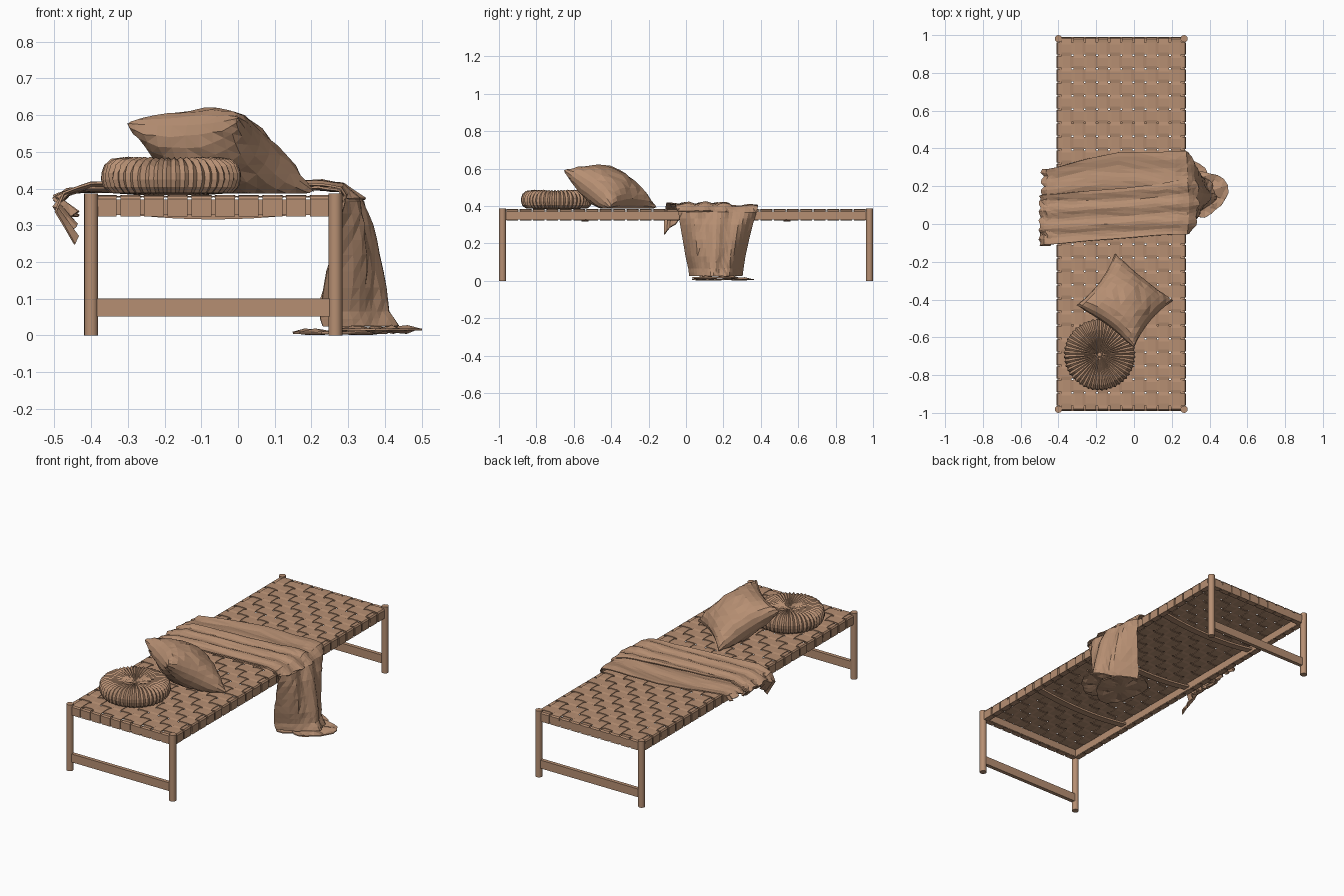
import bpy, bmesh, math, random
from mathutils import Vector

if "Cube" in bpy.data.objects:
    bpy.data.objects.remove(bpy.data.objects["Cube"])

random.seed(4)
tan = bpy.data.materials.new("warm tan")
tan.diffuse_color = (0.47, 0.275, 0.17, 1)
tan.use_nodes = True
tan.node_tree.nodes["Principled BSDF"].inputs["Base Color"].default_value = tan.diffuse_color

X0, X1, Y = -0.41, 0.275, 0.985        # outer faces of the bed frame


def finish(name, bm, thick=0.0):
    bmesh.ops.recalc_face_normals(bm, faces=bm.faces)
    me = bpy.data.meshes.new(name)
    bm.to_mesh(me)
    bm.free()
    ob = bpy.data.objects.new(name, me)
    bpy.context.collection.objects.link(ob)
    me.materials.append(tan)
    if thick:
        mod = ob.modifiers.new("thickness", 'SOLIDIFY')
        mod.thickness = thick
        mod.offset = 0
    return ob


def box(name, lo, hi):
    bm = bmesh.new()
    bmesh.ops.create_cube(bm, size=1)
    for v in bm.verts:
        v.co = [lo[i] + (v.co[i] + 0.5) * (hi[i] - lo[i]) for i in range(3)]
    return finish(name, bm)


def add_grid(bm, nu, nv, f, wrap=False):
    """Surface f(i, j) over nu x nv points, optionally closed along i."""
    p = [[bm.verts.new(f(i, j)) for j in range(nv)] for i in range(nu)]
    for i in range(nu if wrap else nu - 1):
        for j in range(nv - 1):
            k = (i + 1) % nu
            bm.faces.new((p[i][j], p[k][j], p[k][j + 1], p[i][j + 1]))


def lerp(a, b, t):
    return a + (b - a) * t


# --- legs, rails and end stretchers
for sx, x in (("left", -0.40), ("right", 0.265)):
    for sy, y in (("front", -0.981), ("back", 0.981)):
        bpy.ops.mesh.primitive_cylinder_add(vertices=16, radius=0.019, depth=0.387,
                                            location=(x, y, 0.1935))
        leg = bpy.context.object
        leg.name = f"{sy}_{sx}_leg"
        leg.data.materials.append(tan)
        bpy.ops.object.shade_smooth_by_angle()
box("left_rail", (X0 + 0.004, -0.97, 0.328), (X0 + 0.03, 0.97, 0.37))
box("right_rail", (X1 - 0.03, -0.97, 0.328), (X1 - 0.004, 0.97, 0.37))
for name, s in (("front", -1), ("back", 1)):
    a, b = sorted((s * 0.981, s * 0.955))
    box(name + "_rail", (-0.40, a, 0.328), (0.265, b, 0.37))
    a, b = sorted((s * 0.99, s * 0.968))
    box(name + "_stretcher", (-0.40, a, 0.052), (0.265, b, 0.10))

# --- curved slats under the seat
for n, yc in enumerate((-0.54, 0, 0.54)):
    bm = bmesh.new()

    def slat(i, j):
        t = i / 12 * 2 - 1
        return (-0.0675 + t * 0.32, yc + (j - 0.5) * 0.04, 0.322 + 0.026 * t * t)
    add_grid(bm, 13, 2, slat)
    finish(f"under_slat_{n + 1}", bm, 0.012)

# --- woven strap seat, straps wrapping over the rails
NX, NY, GAP = 10, 27, 0.010
px, py = 0.645 / NX, 1.93 / NY
xs = [-0.39 + px * (i + 0.5) for i in range(NX)]
ys = [-0.965 + py * (j + 0.5) for j in range(NY)]


def strap(bm, a, b, centres, pitch, parity, place, half):
    pts = [(a + 0.03, 0.325), (a, 0.325), (a, 0.371), (a + 0.005, 0.378)]
    for k, c in enumerate(centres):
        z = 0.378 + 0.003 * (1 if (k + parity) % 2 else -1)
        pts += [(c - pitch * 0.3, z), (c + pitch * 0.3, z)]
    pts += [(b - 0.005, 0.378), (b, 0.371), (b, 0.325), (b - 0.03, 0.325)]
    add_grid(bm, len(pts), 2, lambda i, j: place(pts[i][0], (2 * j - 1) * half, pts[i][1]))


bm = bmesh.new()
for j, yc in enumerate(ys):
    strap(bm, X0, X1, xs, px, j, lambda s, w, z: (s, yc + w, z), (py - GAP) / 2)
for i, xc in enumerate(xs):
    strap(bm, -Y, Y, ys, py, i + 1, lambda s, w, z: (xc + w, s, z), (px - GAP) / 2)
finish("woven_seat", bm, 0.003)

# --- round pleated cushion
prof = [(0.004, 0.458), (0.03, 0.465), (0.08, 0.476), (0.13, 0.482), (0.16, 0.476),
        (0.178, 0.461), (0.186, 0.443), (0.187, 0.425), (0.181, 0.404), (0.165, 0.388),
        (0.10, 0.383), (0.004, 0.388)]
bm = bmesh.new()


def pleat(i, j):
    r, z = prof[j]
    a = 2 * math.pi * i / 96
    d = (1 if i % 2 else -1) * 0.0035 * min(1, r / 0.1) + random.uniform(-0.0015, 0.0015) * (r > 0.02)
    rr = r + (d if r > 0.14 else 0)
    z = max(0.382, z + (d if j < 6 else 0))
    return (-0.182 + rr * math.cos(a), -0.692 + rr * math.sin(a), z)


add_grid(bm, 96, len(prof), pleat, wrap=True)
finish("round_cushion", bm)
bm = bmesh.new()
bmesh.ops.create_uvsphere(bm, u_segments=12, v_segments=6, radius=0.012)
for v in bm.verts:
    v.co = Vector((-0.182, -0.692, 0.459)) + Vector((v.co.x, v.co.y, v.co.z * 0.4))
finish("cushion_button", bm)

# --- square pillow leaning on the round cushion
A, B, C, D = (Vector(c) for c in ((-0.305, -0.43, 0.578), (0.0, -0.655, 0.592),
                                  (0.208, -0.405, 0.392), (-0.10, -0.155, 0.392)))
nrm = (B - A).cross(D - A).normalized()
bm = bmesh.new()
N = 13
for side in (1, -1):
    def pillow(i, j):
        u, v = (math.sin((k / (N - 1) - 0.5) * math.pi) for k in (i, j))
        s = (u * (1 - 0.13 * (1 - v * v)) + 1) / 2
        t = (v * (1 - 0.13 * (1 - u * u)) + 1) / 2
        p = lerp(lerp(A, B, s), lerp(D, C, s), t)
        b = max(0.0, (1 - u * u) * (1 - v * v))
        h = 0.108 * b ** 0.45 + (random.uniform(-0.005, 0.005) if b > 0.01 else 0)
        p = p + nrm * side * h
        p.z = max(p.z, 0.386)
        return p
    add_grid(bm, N, N, pillow)
bmesh.ops.remove_doubles(bm, verts=bm.verts, dist=0.0005)
bmesh.ops.triangulate(bm, faces=bm.faces)
finish("square_pillow", bm)


# --- throw blanket: stations (x, z, y_low, y_high, inward curl of the side edges)
def cloth(name, stations, nv, amp, waves, hem_drop):
    bm = bmesh.new()
    n = (len(stations) - 1) * 2 + 1

    def f(i, j):
        k = min(i // 2, len(stations) - 2)
        t = i / 2 - k
        x, z, y0, y1, curl = (lerp(a, b, t) for a, b in zip(stations[k], stations[k + 1]))
        v = j / (nv - 1)
        e = abs(2 * v - 1)
        w = amp * math.sin(v * waves * 2 * math.pi + 0.25 * i) + random.uniform(-0.002, 0.002)
        hang = curl > 0.03
        x += -curl * e ** 2.2 + (w * 1.8 if hang else 0)
        z += 0 if hang else w
        if i < 4:                                   # hem hangs lowest at the front corner
            z += hem_drop * min(1, v * 3) * (1 - i / 4)
            x += 0.012 * math.sin(j * 2.2) * (1 - i / 4)
        return (x, lerp(y0, y1, v), max(0.006, z))
    add_grid(bm, n, nv, f)
    bmesh.ops.triangulate(bm, faces=bm.faces)
    finish(name, bm, 0.006)


cloth("throw_under_layer", [
    (-0.485, 0.365, -0.08, 0.29, 0), (-0.46, 0.388, -0.08, 0.29, 0), (-0.41, 0.397, -0.08, 0.30, 0),
    (-0.25, 0.398, -0.07, 0.345, 0), (-0.08, 0.398, -0.06, 0.38, 0), (0.10, 0.398, -0.055, 0.38, 0),
    (0.22, 0.403, -0.05, 0.385, 0), (0.285, 0.398, -0.05, 0.385, 0.01),
    (0.33, 0.365, -0.04, 0.375, 0.035), (0.357, 0.30, -0.03, 0.355, 0.075),
    (0.378, 0.22, -0.015, 0.335, 0.115), (0.395, 0.13, 0.0, 0.315, 0.155),
    (0.405, 0.065, 0.015, 0.305, 0.18), (0.43, 0.025, 0.02, 0.30, 0.20)], 21, 0.005, 3, 0.01)
cloth("throw_top_layer", [
    (-0.445, 0.25, -0.115, 0.12, 0), (-0.497, 0.335, -0.115, 0.15, 0), (-0.475, 0.385, -0.11, 0.155, 0),
    (-0.40, 0.409, -0.105, 0.16, 0), (-0.25, 0.411, -0.09, 0.175, 0), (-0.05, 0.411, -0.075, 0.19, 0),
    (0.12, 0.412, -0.06, 0.21, 0), (0.23, 0.415, -0.055, 0.23, 0), (0.29, 0.406, -0.055, 0.24, 0.01),
    (0.335, 0.372, -0.045, 0.25, 0.031)], 17, 0.006, 3, 0.08)

# --- blanket end puddled on the floor, in two creased layers
for name, cx, cy, rx, ry, z0 in (("throw_floor_outer", 0.375, 0.165, 0.115, 0.12, 0.016),
                                 ("throw_floor_inner", 0.27, 0.20, 0.125, 0.16, 0.007)):
    bm = bmesh.new()

    def puddle(i, j):
        a = 2 * math.pi * i / 20
        r = j / 4
        k = r * (1 + 0.10 * math.sin(3 * a + 1) + random.uniform(-0.05, 0.05) * (j > 0))
        z = z0 + (0.012 * math.sin(5 * a) * r if j in (2, 3) else 0)
        return (min(0.505, cx + rx * k * math.cos(a)), cy + ry * k * math.sin(a), max(0.004, z))
    add_grid(bm, 20, 5, puddle, wrap=True)
    bmesh.ops.remove_doubles(bm, verts=bm.verts, dist=0.0005)
    bmesh.ops.triangulate(bm, faces=bm.faces)
    finish(name, bm, 0.006)
